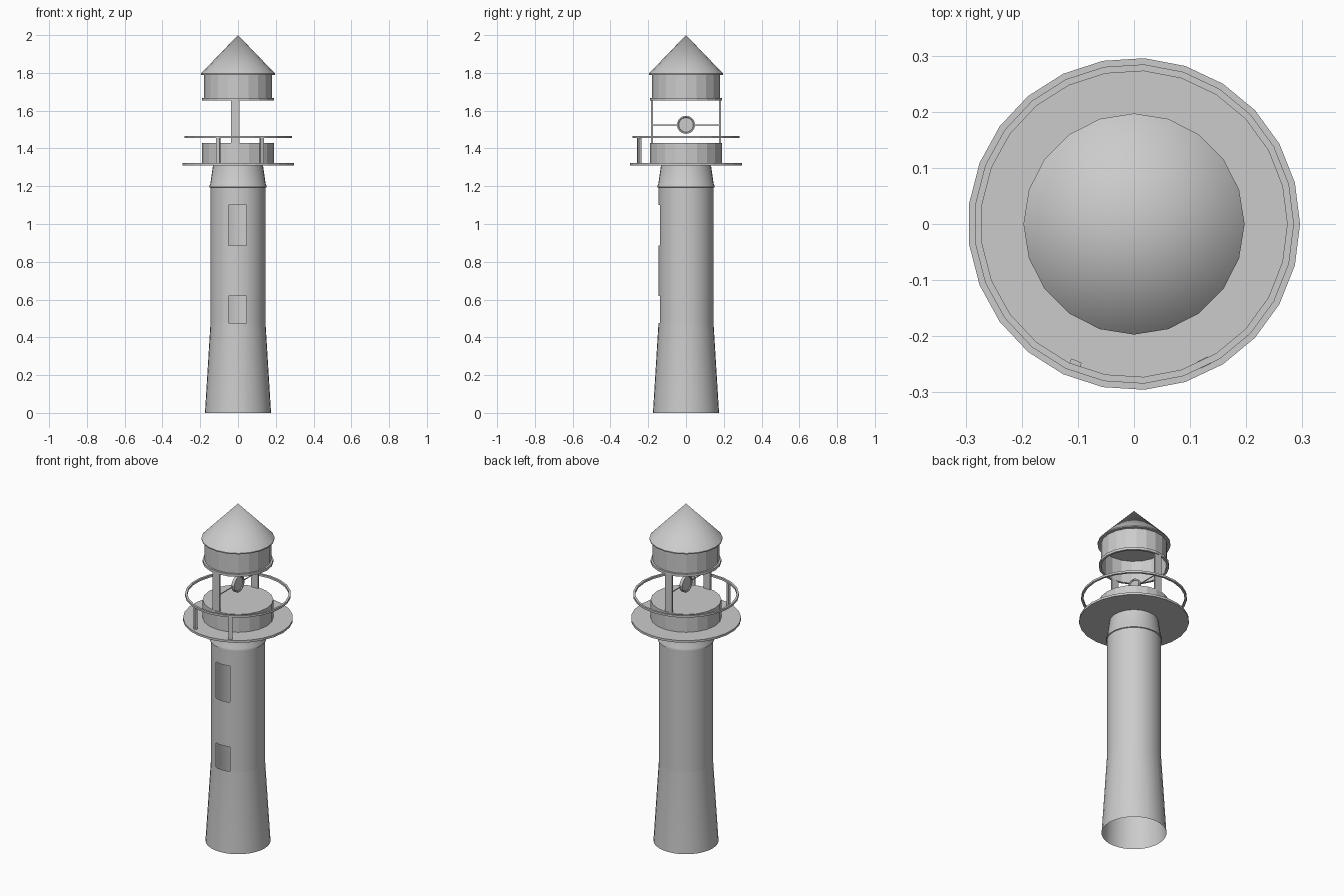
import bpy, bmesh
from math import sin, cos, pi, atan2, radians
from mathutils import Matrix, Vector

if "Cube" in bpy.data.objects:
    bpy.data.objects.remove(bpy.data.objects["Cube"])


def finish(name, bm, smooth=None):
    bmesh.ops.recalc_face_normals(bm, faces=bm.faces[:])
    me = bpy.data.meshes.new(name)
    bm.to_mesh(me)
    bm.free()
    ob = bpy.data.objects.new(name, me)
    bpy.context.collection.objects.link(ob)
    if smooth:
        bpy.ops.object.select_all(action='DESELECT')
        ob.select_set(True)
        bpy.context.view_layer.objects.active = ob
        bpy.ops.object.shade_smooth_by_angle(angle=radians(smooth))
    return ob


def lathe_mesh(profile, sides, closed=False):
    """Revolve (radius, height) points around z; radius 0 becomes a pole."""
    bm = bmesh.new()
    rings = []
    for r, z in profile:
        if r == 0:
            rings.append([bm.verts.new((0, 0, z))] * sides)
        else:
            rings.append([bm.verts.new((r * cos(2 * pi * i / sides),
                                        r * sin(2 * pi * i / sides), z))
                          for i in range(sides)])
    pairs = list(zip(rings, rings[1:]))
    if closed:
        pairs.append((rings[-1], rings[0]))
    for a, b in pairs:
        for i in range(sides):
            j = (i + 1) % sides
            bm.faces.new(list(dict.fromkeys((a[i], a[j], b[j], b[i]))))
    return bm


def lathe(name, profile, sides, closed=False, smooth=None):
    return finish(name, lathe_mesh(profile, sides, closed), smooth)


def box(name, centre, size, turn=0):
    bm = bmesh.new()
    bmesh.ops.create_cube(bm, size=1, matrix=Matrix.Translation(centre)
                          @ Matrix.Rotation(turn, 4, 'Z')
                          @ Matrix.Diagonal((*size, 1)))
    return finish(name, bm)


# Tower: open shell with two window openings at the front
windows = [(0.475, 0.62), (0.885, 1.10)]
x0, x1 = -0.05, 0.045
bm = lathe_mesh([(0.175, 0), (0.146, 0.47), (0.146, 1.2)], 32)
cuts = [(Vector((x, 0, 0)), Vector((1, 0, 0))) for x in (x0, x1)]
cuts += [(Vector((0, 0, z)), Vector((0, 0, 1))) for w in windows for z in w]
for co, no in cuts:
    bmesh.ops.bisect_plane(bm, geom=bm.verts[:] + bm.edges[:] + bm.faces[:],
                           dist=1e-5, plane_co=co, plane_no=no)
holes = []
for f in bm.faces:
    c = f.calc_center_median()
    if c.y < 0 and x0 < c.x < x1 and any(a < c.z < b for a, b in windows):
        holes.append(f)
bmesh.ops.delete(bm, geom=holes, context='FACES')
finish("tower", bm, 30)

# Flared collar under the gallery
lathe("tower_collar", [(0.146, 1.193), (0.151, 1.195), (0.151, 1.203),
                       (0.147, 1.21), (0.132, 1.312)], 32, smooth=40)

# Gallery floor, railing and its two posts
lathe("gallery_floor", [(0, 1.311), (0.296, 1.311), (0.296, 1.324), (0, 1.324)], 25)
lathe("gallery_rail", [(0.273, 1.455), (0.285, 1.455),
                       (0.285, 1.467), (0.273, 1.467)], 25, closed=True)
for side, x, y in (("left", -0.105, -0.25), ("right", 0.125, -0.247)):
    box("rail_post_" + side, (x, y, 1.39), (0.014, 0.02, 0.134), atan2(y, x))

# Lantern room base
lathe("lantern_base", [(0.19, 1.324), (0.19, 1.43), (0, 1.43)], 20)

# Flat pillars, front and back
for side, y in (("front", -0.18), ("back", 0.18)):
    box("lantern_pillar_" + side, (-0.0145, y, 1.545), (0.044, 0.01, 0.23))

# Lamp disc with raised rim, hung on a thin rod
lamp = lathe("lamp", [(0, -0.005), (0.038, -0.005), (0.041, -0.009), (0.048, -0.009),
                      (0.048, 0.009), (0.041, 0.009), (0.038, 0.005), (0, 0.005)],
             24, smooth=30)
lamp.rotation_euler.y = pi / 2
lamp.location.z = 1.525
rod = lathe("lamp_rod", [(0, -0.18), (0.003, -0.18), (0.003, 0.18), (0, 0.18)], 8)
rod.rotation_euler.x = pi / 2
rod.location.z = 1.525

# Hollow upper drum with bottom flange
lathe("upper_drum", [(0.179, 1.655), (0.179, 1.795)], 20)
lathe("upper_flange", [(0.177, 1.653), (0.19, 1.653),
                       (0.19, 1.668), (0.177, 1.668)], 20, closed=True)

# Conical roof
lathe("roof", [(0, 1.79), (0.197, 1.79), (0.197, 1.796), (0, 2.0)], 20, smooth=35)
